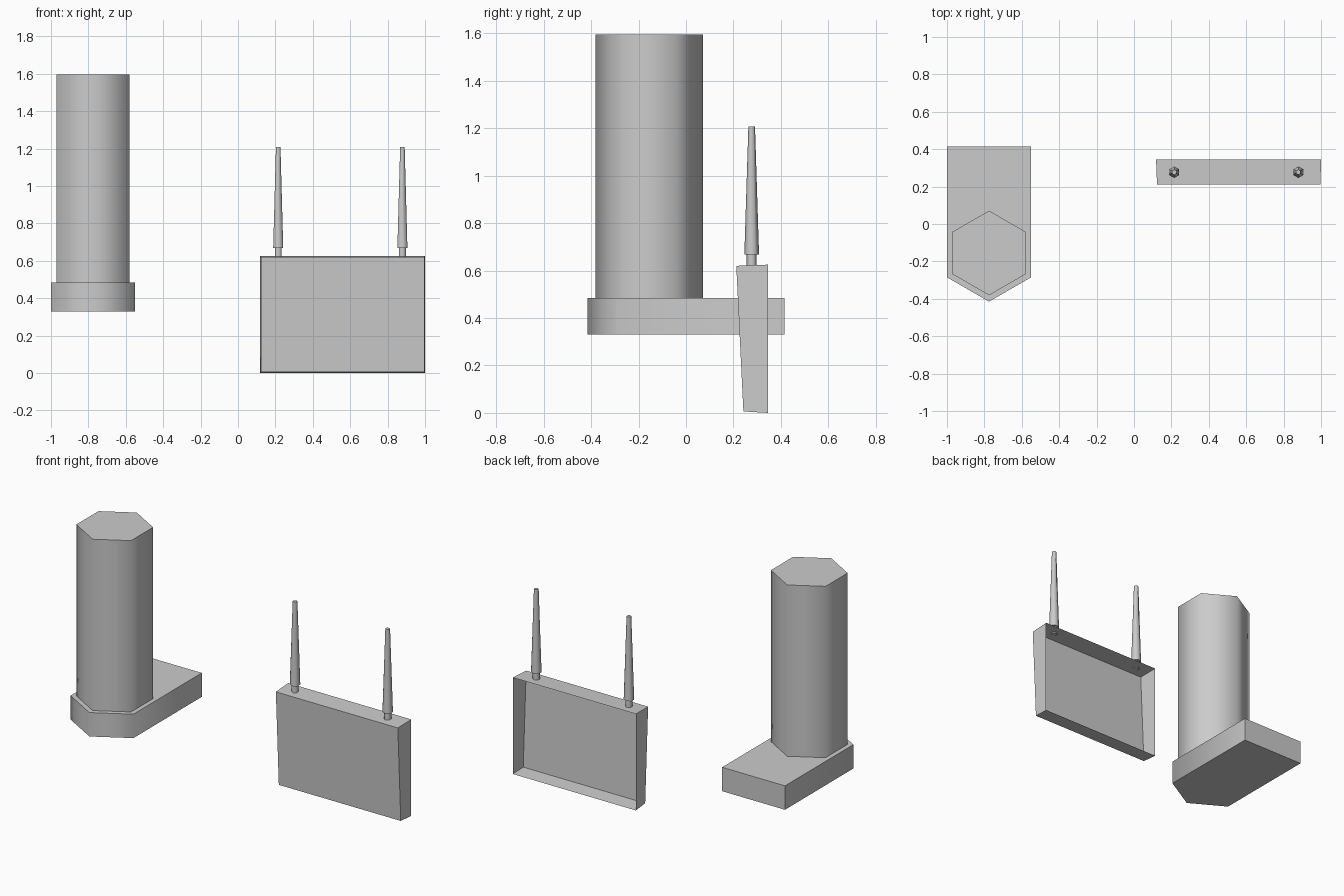
import bpy
import bmesh
from math import radians, sin, cos, tau

if "Cube" in bpy.data.objects:
    bpy.data.objects.remove(bpy.data.objects["Cube"])


def loft(name, rings, cap_end=True):
    """Skin a stack of equal-length rings; the first ring is always capped."""
    bm = bmesh.new()
    loops = [[bm.verts.new(p) for p in ring] for ring in rings]
    n = len(loops[0])
    for a, b in zip(loops, loops[1:]):
        for i in range(n):
            j = (i + 1) % n
            bm.faces.new((a[i], a[j], b[j], b[i]))
    bm.faces.new(loops[0][::-1])
    if cap_end:
        bm.faces.new(loops[-1])
    mesh = bpy.data.meshes.new(name)
    bm.to_mesh(mesh)
    bm.free()
    obj = bpy.data.objects.new(name, mesh)
    bpy.context.collection.objects.link(obj)
    bpy.ops.object.select_all(action='DESELECT')
    obj.select_set(True)
    bpy.context.view_layer.objects.active = obj
    bpy.ops.object.shade_smooth_by_angle(angle=radians(65))
    return obj


def hexagon(x, y, z, r):
    """Six-sided ring with a corner pointing along y."""
    return [(x - r * sin(tau * i / 6), y + r * cos(tau * i / 6), z) for i in range(6)]


# Hexagonal column
loft("column", [hexagon(-0.775, -0.155, z, 0.226) for z in (0.485, 1.595)])

# Base block with a pointed front
outline = [(-1, -0.285), (-0.775, -0.415), (-0.55, -0.285), (-0.55, 0.415), (-1, 0.415)]
loft("base", [[(x, y, z) for x, y in outline] for z in (0.33, 0.485)])

# Thin shell housing, open at the back, with a tilted front face
front = [(0.123, 0.242, 0.006), (0.123, 0.212, 0.62), (0.997, 0.212, 0.62), (0.997, 0.242, 0.006)]
back = [(0.118, 0.345, 0), (0.118, 0.345, 0.625), (1, 0.345, 0.625), (1, 0.345, 0)]
loft("housing", [front, back], cap_end=False)

# Two tapered antennas on short collars
profile = [(0.021, 0.617), (0.021, 0.668), (0.031, 0.668), (0.014, 1.207)]
for side, x in (("left", 0.215), ("right", 0.879)):
    loft("antenna_" + side, [hexagon(x, 0.277, z, r) for r, z in profile])
